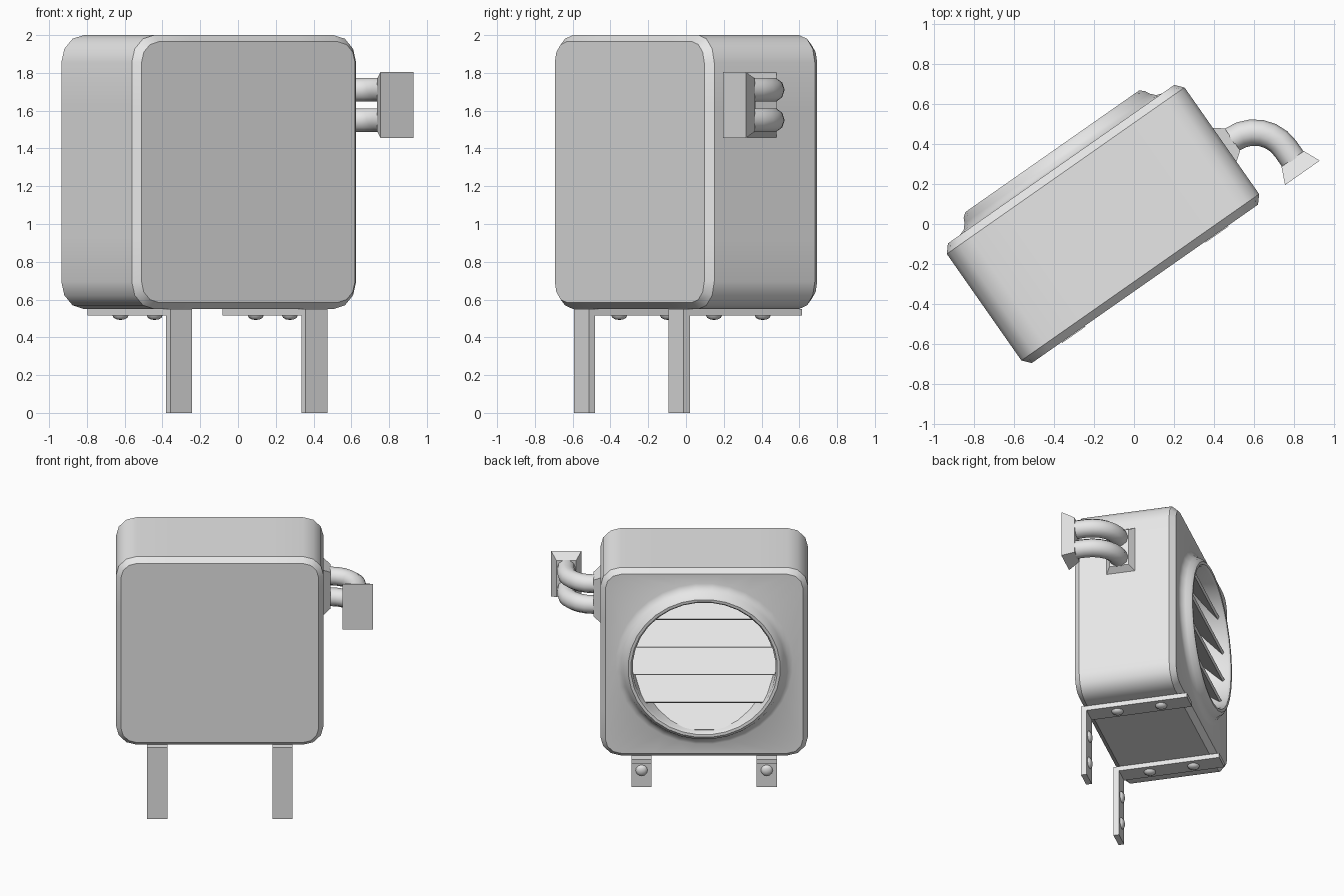
import bpy, bmesh, math
from mathutils import Matrix, Vector

if "Cube" in bpy.data.objects:
    bpy.data.objects.remove(bpy.data.objects["Cube"])

# Whole unit is turned about z; parts are built in its own frame
PLACE = Matrix.Translation((-0.155, 0, 0)) @ Matrix.Rotation(math.radians(35), 4, "Z")
MID_Z = 1.275

grey = bpy.data.materials.new("light_grey")
grey.use_nodes = True
grey.diffuse_color = (0.8, 0.8, 0.8, 1)
grey.node_tree.nodes["Principled BSDF"].inputs["Base Color"].default_value = (0.8, 0.8, 0.8, 1)


def add_object(name, data):
    data.materials.append(grey)
    obj = bpy.data.objects.new(name, data)
    obj.matrix_world = PLACE
    bpy.context.collection.objects.link(obj)
    return obj


def finish(name, bm, smooth=None):
    bmesh.ops.recalc_face_normals(bm, faces=bm.faces)
    mesh = bpy.data.meshes.new(name)
    bm.to_mesh(mesh)
    bm.free()
    obj = add_object(name, mesh)
    if smooth:
        bpy.ops.object.select_all(action="DESELECT")
        obj.select_set(True)
        bpy.context.view_layer.objects.active = obj
        bpy.ops.object.shade_smooth_by_angle(angle=math.radians(smooth))
    return obj


def loft(loops):
    """Skin closed loops of equal length and cap both ends."""
    bm = bmesh.new()
    rings = [[bm.verts.new(p) for p in loop] for loop in loops]
    for a, b in zip(rings, rings[1:]):
        for i in range(len(a)):
            j = (i + 1) % len(a)
            bm.faces.new((a[i], a[j], b[j], b[i]))
    bm.faces.new(rings[0])
    bm.faces.new(rings[-1])
    return bm


def rounded_square(half, radius, y):
    """32 points: four on each corner arc and four along each side."""
    pts = []
    c = half - radius
    for k in range(4):
        turn = Matrix.Rotation(k * math.pi / 2, 2)
        quarter = [Vector((c + radius * math.cos(a), c + radius * math.sin(a)))
                   for a in (math.radians(30 * i) for i in range(4))]
        quarter += [Vector((c - 2 * c * i / 5, half)) for i in range(1, 5)]
        pts += [turn @ p for p in quarter]
    return [(p.x, y, MID_Z + p.y) for p in pts]


def circle(radius, y):
    angles = [math.radians(45 + (i - 1.5) * 11.25) for i in range(32)]
    return [(radius * math.cos(a), y, MID_Z + radius * math.sin(a)) for a in angles]


# Housing with chamfered rims, raised fan ring and recessed opening
ring_profile = [(0.62, 0.365), (0.59, 0.375), (0.567, 0.4), (0.555, 0.425),
                (0.532, 0.443), (0.512, 0.441), (0.5, 0.425), (0.5, 0.15)]
body = [rounded_square(0.69, 0.11, -0.365), rounded_square(0.725, 0.145, -0.325),
        rounded_square(0.725, 0.145, 0.325), rounded_square(0.69, 0.11, 0.365)]
body += [circle(r, y) for r, y in ring_profile]
finish("housing", loft(body), 38)

# Sloping louvre slats across the opening
def chord(z):
    return math.sqrt(max(0.525 ** 2 - (z - MID_Z) ** 2, 0.0004))


for n in range(5):
    low = 0.785 + 0.2125 * n
    section = [(0.4, low), (0.24, low + 0.16), (0.227, low + 0.147), (0.387, low - 0.013)]
    sides = [[(s * chord(z), y, z) for y, z in section] for s in (-1, 1)]
    finish(f"louvre_slat_{n + 1}", loft(sides))


# Tapered pipe flanges, one on the housing side and one at the pipe ends
def flange(name, centre, out, depth):
    centre, out = Vector(centre), Vector(out)
    across, up = out.cross((0, 0, 1)), Vector((0, 0, 1))
    loops = [[centre + out * d + across * (sx * w) + up * (sz * h)
              for sx, sz in ((-1, -1), (1, -1), (1, 1), (-1, 1))]
             for d, w, h in ((0, 0.106, 0.175), (depth, 0.068, 0.14))]
    finish(name, loft(loops))


flange("housing_flange", (0.72, -0.025, 1.63), (1, 0, 0), 0.052)
flange("end_flange", (0.963, -0.362, 1.63), (0, 1, 0), 0.085)

# Pair of bent pipes
for label, z in (("upper", 1.71), ("lower", 1.55)):
    bend = [math.radians(90 - 15 * i) for i in range(7)]
    path = [(0.74, -0.025)]
    path += [(0.773 + 0.19 * math.cos(a), -0.215 + 0.19 * math.sin(a)) for a in bend]
    path.append((0.963, -0.31))
    curve = bpy.data.curves.new(f"{label}_pipe", "CURVE")
    curve.dimensions = "3D"
    curve.bevel_depth = 0.066
    curve.bevel_resolution = 3
    spline = curve.splines.new("POLY")
    spline.points.add(len(path) - 1)
    for point, (x, y) in zip(spline.points, path):
        point.co = (x, y, z, 1)
    add_object(f"{label}_pipe", curve)


# L-shaped brackets with domed bolts
def bolt(name, centre, squash):
    bm = bmesh.new()
    bmesh.ops.create_uvsphere(bm, u_segments=12, v_segments=6, radius=0.042)
    bmesh.ops.scale(bm, vec=squash, verts=bm.verts)
    bmesh.ops.translate(bm, vec=centre, verts=bm.verts)
    finish(name, bm, 40)


for side, x in (("right", 0.437), ("left", -0.437)):
    outline = [(-0.37, 0), (-0.33, 0), (-0.33, 0.515), (0.395, 0.515), (0.395, 0.55), (-0.37, 0.55)]
    finish(f"{side}_bracket", loft([[(x + dx, y, z) for y, z in outline] for dx in (-0.07, 0.07)]))
    for n, (y, z) in enumerate(((-0.125, 0.13), (0.19, 0.34))):
        bolt(f"{side}_arm_bolt_{n + 1}", (x, y, 0.515), (1, 1, 0.55))
        bolt(f"{side}_leg_bolt_{n + 1}", (x, -0.33, z), (1, 0.55, 1))
